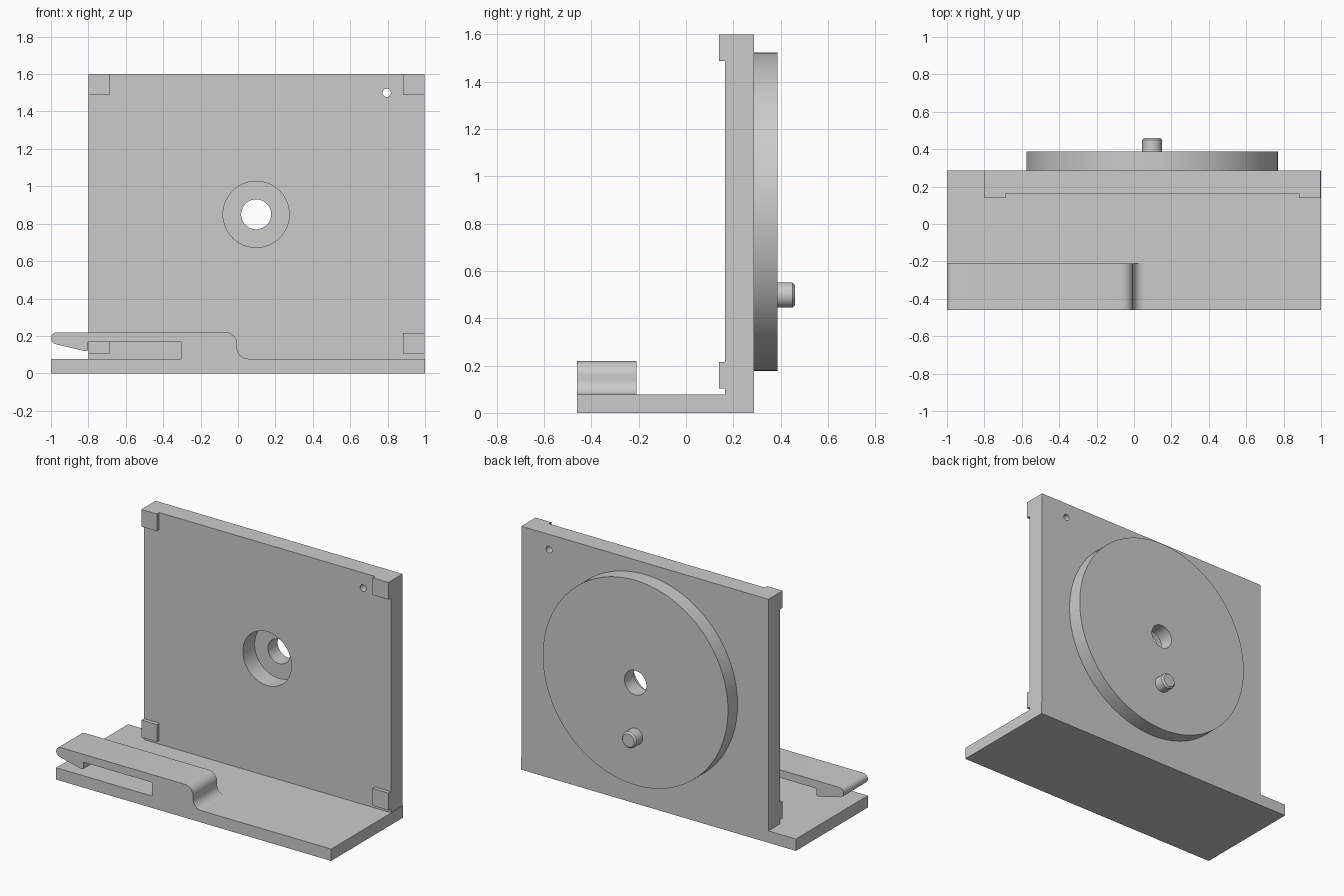
import bpy
import bmesh
from math import sin, cos, radians, pi
from mathutils import Matrix, Vector

cube = bpy.data.objects.get("Cube")
if cube:
    bpy.data.objects.remove(cube, do_unlink=True)

grey = bpy.data.materials.new("light grey")
grey.use_nodes = True
grey.diffuse_color = (0.6, 0.6, 0.6, 1)
grey.node_tree.nodes["Principled BSDF"].inputs["Base Color"].default_value = grey.diffuse_color

# Shared levels
FRONT, BACK = -0.46, 0.287
FLOOR, TOP = 0.078, 1.6
PLATE_FRONT, TAB_FRONT = 0.164, 0.139
LEFT, RIGHT = 0.996, -0.8
DISC_BACK = 0.387
HUB_X, HUB_Z = 0.097, 0.85


def finish(name, bm):
    bmesh.ops.recalc_face_normals(bm, faces=bm.faces)
    mesh = bpy.data.meshes.new(name)
    bm.to_mesh(mesh)
    bm.free()
    mesh.materials.append(grey)
    obj = bpy.data.objects.new(name, mesh)
    bpy.context.collection.objects.link(obj)
    return obj


def activate(obj):
    bpy.ops.object.select_all(action='DESELECT')
    obj.select_set(True)
    bpy.context.view_layer.objects.active = obj


def smooth(obj):
    activate(obj)
    bpy.ops.object.shade_smooth_by_angle(angle=radians(30))


def box(name, x0, x1, y0, y1, z0, z1):
    bm = bmesh.new()
    size = Vector((x1 - x0, y1 - y0, z1 - z0))
    middle = Vector((x0 + x1, y0 + y1, z0 + z1)) / 2
    bmesh.ops.create_cube(bm, size=1, matrix=Matrix.Translation(middle) @ Matrix.Diagonal(size.to_4d()))
    return finish(name, bm)


def cylinder(name, x, z, radius, y0, y1, segments=64):
    bm = bmesh.new()
    place = Matrix.Translation((x, (y0 + y1) / 2, z)) @ Matrix.Rotation(pi / 2, 4, 'X')
    bmesh.ops.create_cone(bm, cap_ends=True, segments=segments, radius1=radius,
                          radius2=radius, depth=y1 - y0, matrix=place)
    return finish(name, bm)


def cut(obj, cutter):
    mod = obj.modifiers.new("cut", 'BOOLEAN')
    mod.operation = 'DIFFERENCE'
    mod.solver = 'EXACT'
    mod.object = cutter
    activate(obj)
    bpy.ops.object.modifier_apply(modifier=mod.name)
    bpy.data.objects.remove(cutter, do_unlink=True)


def arc(cx, cz, radius, start, end, steps=10):
    angles = [radians(start + (end - start) * i / steps) for i in range(steps + 1)]
    return [(cx + radius * cos(a), cz + radius * sin(a)) for a in angles]


# Base and upright plate
box("base", -1, 1, FRONT, BACK, 0, FLOOR)
plate = box("back_plate", RIGHT, LEFT, PLATE_FRONT, BACK, FLOOR, TOP)
cut(plate, cylinder("counterbore_cutter", HUB_X, HUB_Z, 0.177, 0, 0.5))
cut(plate, cylinder("small_hole_cutter", 0.795, 1.5, 0.022, 0, 0.5, 32))
smooth(plate)

# Raised corner tabs
for level, z0, z1 in (("lower", 0.103, 0.216), ("upper", 1.487, TOP)):
    for side, x0, x1 in (("right", RIGHT, -0.688), ("left", 0.882, LEFT)):
        box(f"{level}_{side}_tab", x0, x1, TAB_FRONT, PLATE_FRONT, z0, z1)

# Round disc with a through hole
disc = cylinder("rear_disc", HUB_X, HUB_Z, 0.673, BACK, DISC_BACK, 128)
cut(disc, cylinder("hub_hole_cutter", HUB_X, HUB_Z, 0.08, 0, 0.6))
smooth(disc)

# Drive pin with a chamfered end
pin = cylinder("drive_pin", HUB_X, 0.498, 0.053, DISC_BACK, 0.46, 48)
bm = bmesh.new()
bm.from_mesh(pin.data)
rim = [e for e in bm.edges if all(v.co.y > 0.45 for v in e.verts)]
bmesh.ops.bevel(bm, geom=rim, offset=0.01, segments=1, affect='EDGES')
bm.to_mesh(pin.data)
bm.free()
smooth(pin)

# Spring clip: foot, S-bend, arm, rounded tip, hook
profile = [(-0.305, FLOOR)]
profile += arc(0.055, FLOOR + 0.06, 0.06, 270, 180)
profile += arc(-0.065, 0.159, 0.06, 0, 90)
profile += arc(-0.968, 0.187, 0.032, 90, 255)
profile += [(-0.815, 0.118), (-0.803, 0.122), (-0.803, 0.167), (-0.305, 0.167)]
bm = bmesh.new()
face = bm.faces.new([bm.verts.new((x, FRONT, z)) for x, z in profile])
sweep = bmesh.ops.extrude_face_region(bm, geom=[face])
bmesh.ops.translate(bm, vec=(0, 0.25, 0),
                    verts=[g for g in sweep["geom"] if isinstance(g, bmesh.types.BMVert)])
smooth(finish("spring_clip", bm))
